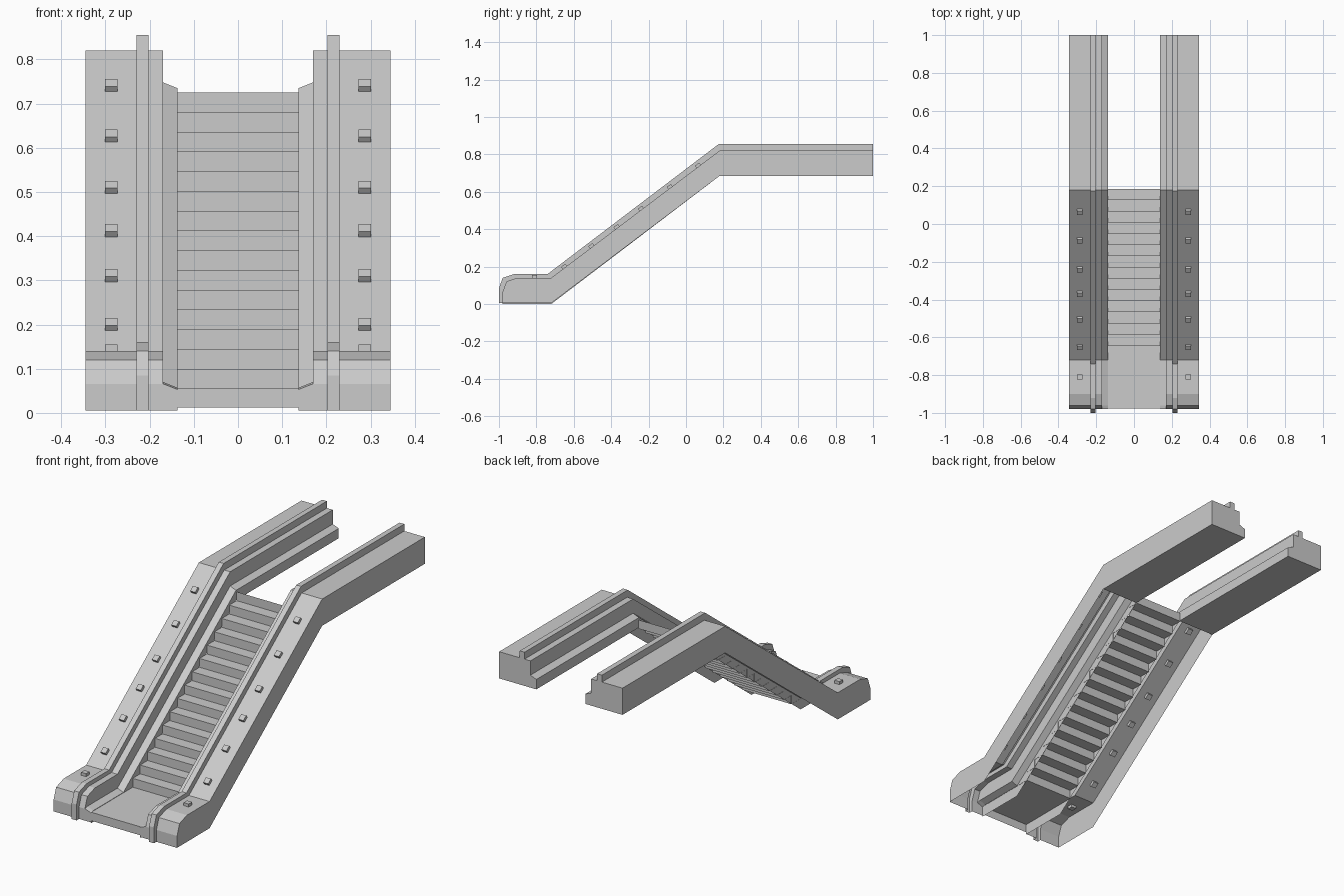
import bpy, bmesh, math

if "Cube" in bpy.data.objects:
    bpy.data.objects.remove(bpy.data.objects["Cube"])

START, LOW, HIGH, END = -0.98, -0.72, 0.18, 1.0


def make_object(name, bm, mirrored=False):
    mesh = bpy.data.meshes.new(name)
    bm.to_mesh(mesh)
    bm.free()
    ob = bpy.data.objects.new(name, mesh)
    bpy.context.collection.objects.link(ob)
    if mirrored:
        ob.modifiers.new("mirror", 'MIRROR').use_mirror_merge = False
    return ob


def path(low, high, nose=None):
    """Seven (y, z) stations from the front foot to the upper end."""
    nose = nose or [(START, 0.005), (START, low - 0.004), (-0.96, low), (-0.9, low)]
    return nose + [(LOW, low), (HIGH, high), (END, high)]


body = path(0.14, 0.82, [(START, 0.005), (START, 0.065), (-0.96, 0.12), (-0.9, 0.14)])
rail = [(-1, 0.005), (-1, 0.085), (-0.98, 0.14), (-0.92, 0.16),
        (-0.74, 0.16), (0.175, 0.855), (END, 0.855)]
skirt_out = path(0.07, 0.748)
skirt_in = path(0.057, 0.735)
foot = path(0.005, 0.685, [(START, 0.005), (START, 0.005), (-0.96, 0.005), (-0.9, 0.005)])
foot_in = path(0.0, 0.685, [(START, 0.0), (START, 0.0), (-0.96, 0.0), (-0.9, 0.0)])

# Balustrade: shell lofted across x, open beneath the slope and foot
section = [(0.345, foot), (0.345, body), (0.23, body), (0.23, rail), (0.203, rail),
           (0.203, body), (0.17, body), (0.17, skirt_out), (0.137, skirt_in), (0.137, foot_in)]
bm = bmesh.new()
grid = [[bm.verts.new((x, y, z)) for y, z in p] for x, p in section]
for a, b in zip(grid, grid[1:]):
    for i in range(6):
        bm.faces.new((a[i], a[i + 1], b[i + 1], b[i]))
# Underside and end cap of the upper level section
bm.faces.new((grid[0][5], grid[-1][5], grid[-1][6], grid[0][6]))
bm.faces.new([row[6] for row in grid])
bmesh.ops.remove_doubles(bm, verts=bm.verts, dist=0.0005)
bmesh.ops.recalc_face_normals(bm, faces=bm.faces)
make_object("balustrade", bm, True)

# Floor plate and stair treads as one folded sheet
RISE, RUN, N = 0.0447, 0.0593, 15
profile = [(-0.977, 0.012), (-0.977, 0.055)]
for k in range(N):
    y = -0.645 + k * RUN
    profile += [(y, 0.055 + k * RISE), (y, 0.055 + (k + 1) * RISE)]
bm = bmesh.new()
left = [bm.verts.new((-0.138, y, z)) for y, z in profile]
right = [bm.verts.new((0.138, y, z)) for y, z in profile]
for i in range(len(profile) - 1):
    bm.faces.new((left[i], right[i], right[i + 1], left[i + 1]))
make_object("floor_plate_and_steps", bm)

# Small blocks along the outer deck of each balustrade
slope = math.atan2(0.68, HIGH - LOW)
for i, y in enumerate([-0.81, -0.648, -0.502, -0.367, -0.237, -0.083, 0.068]):
    bm = bmesh.new()
    bmesh.ops.create_cube(bm, size=1)
    bmesh.ops.scale(bm, vec=(0.028, 0.028, 0.03), verts=bm.verts)
    tilt = slope if y > LOW else 0
    z = 0.14 + max(0, y - LOW) * math.tan(slope)
    for v in bm.verts:
        dx, dy, dz = v.co
        v.co = (0.287 + dx, y + dy * math.cos(tilt) - dz * math.sin(tilt),
                z + dy * math.sin(tilt) + dz * math.cos(tilt))
    make_object(f"deck_block_{i + 1}", bm, True)
